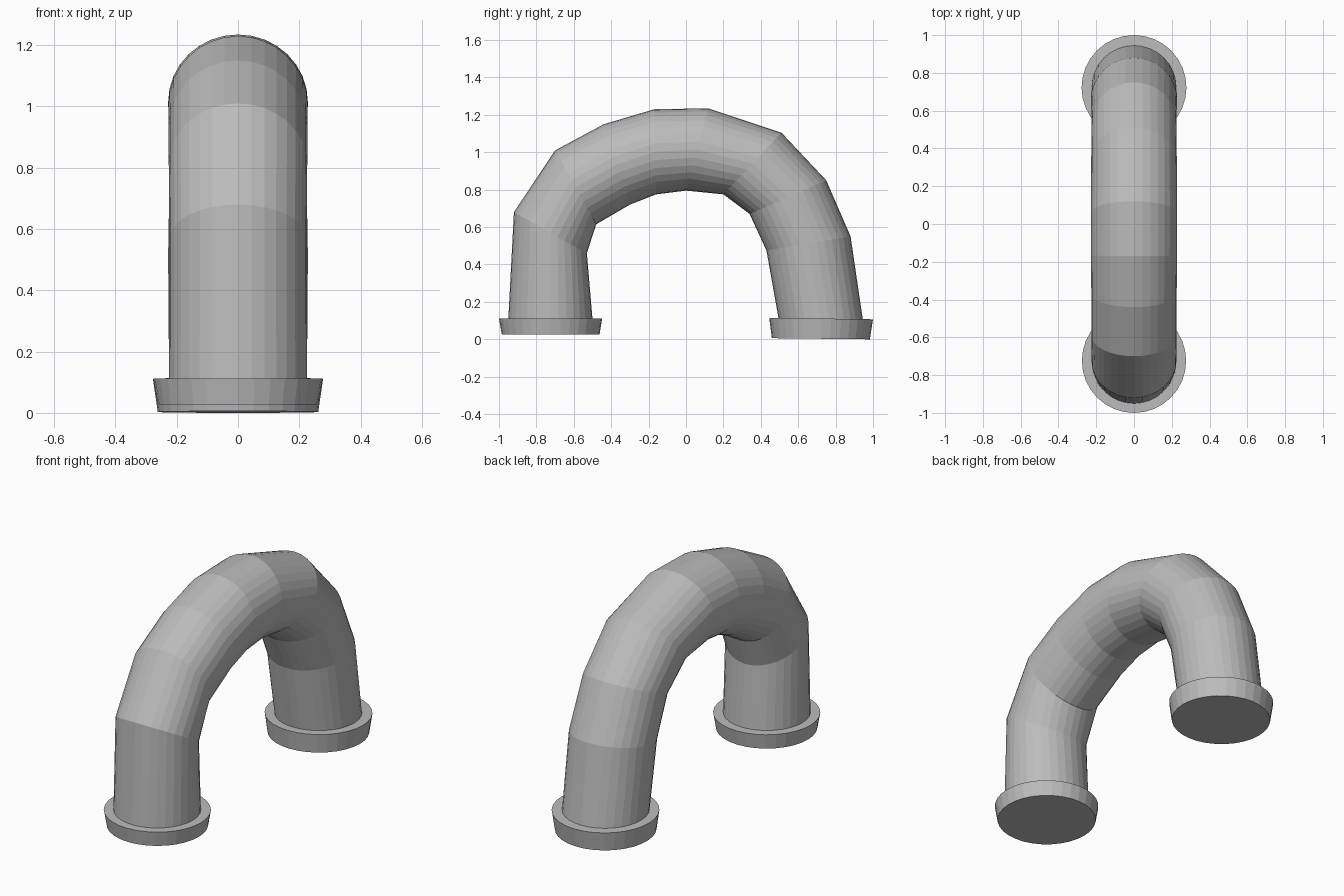
import bpy, bmesh, math
from mathutils import Vector

if "Cube" in bpy.data.objects:
    bpy.data.objects.remove(bpy.data.objects["Cube"])

SIDES = 32

grey = bpy.data.materials.new("pipe grey")
grey.diffuse_color = (0.5, 0.5, 0.5, 1)
grey.use_nodes = True
grey.node_tree.nodes["Principled BSDF"].inputs["Base Color"].default_value = grey.diffuse_color


def loft(name, rings, caps):
    """Skin circular rings; each ring is (outer point, inner point) in the y-z plane."""
    bm = bmesh.new()
    loops = []
    for (y0, z0), (y1, z1) in rings:
        a, b = Vector((0, y0, z0)), Vector((0, y1, z1))
        centre, arm = (a + b) / 2, (a - b) / 2
        side = Vector((arm.length, 0, 0))
        loops.append([bm.verts.new(centre + arm * math.cos(t) + side * math.sin(t))
                      for t in (2 * math.pi * i / SIDES for i in range(SIDES))])
    for lo, hi in zip(loops, loops[1:]):
        for i in range(SIDES):
            j = (i + 1) % SIDES
            bm.faces.new((lo[i], lo[j], hi[j], hi[i]))
    if caps:
        bm.faces.new(loops[0])
        bm.faces.new(loops[-1])
    bmesh.ops.recalc_face_normals(bm, faces=bm.faces)
    mesh = bpy.data.meshes.new(name)
    bm.to_mesh(mesh)
    bm.free()
    mesh.materials.append(grey)
    obj = bpy.data.objects.new(name, mesh)
    bpy.context.collection.objects.link(obj)
    return obj


# Bent pipe: mitred rings from the front foot over the arch to the back foot
outer = [(-.95, .11), (-.92, .68), (-.70, 1.01), (-.44, 1.15), (-.17, 1.23),
         (.12, 1.235), (.51, 1.105), (.75, .85), (.88, .55), (.945, .108)]
inner = [(-.50, .11), (-.53, .46), (-.48, .615), (-.30, .72), (-.16, .775),
         (0, .795), (.20, .775), (.34, .67), (.43, .475), (.495, .11)]
loft("bent_pipe", list(zip(outer, inner)), False)

# Tapered closed collars at both feet
loft("front_collar", [((-.985, .027), (-.462, .027)), ((-1, .112), (-.448, .112))], True)
loft("back_collar", [((.983, .0), (.459, .006)), ((1, .107), (.445, .115))], True)
